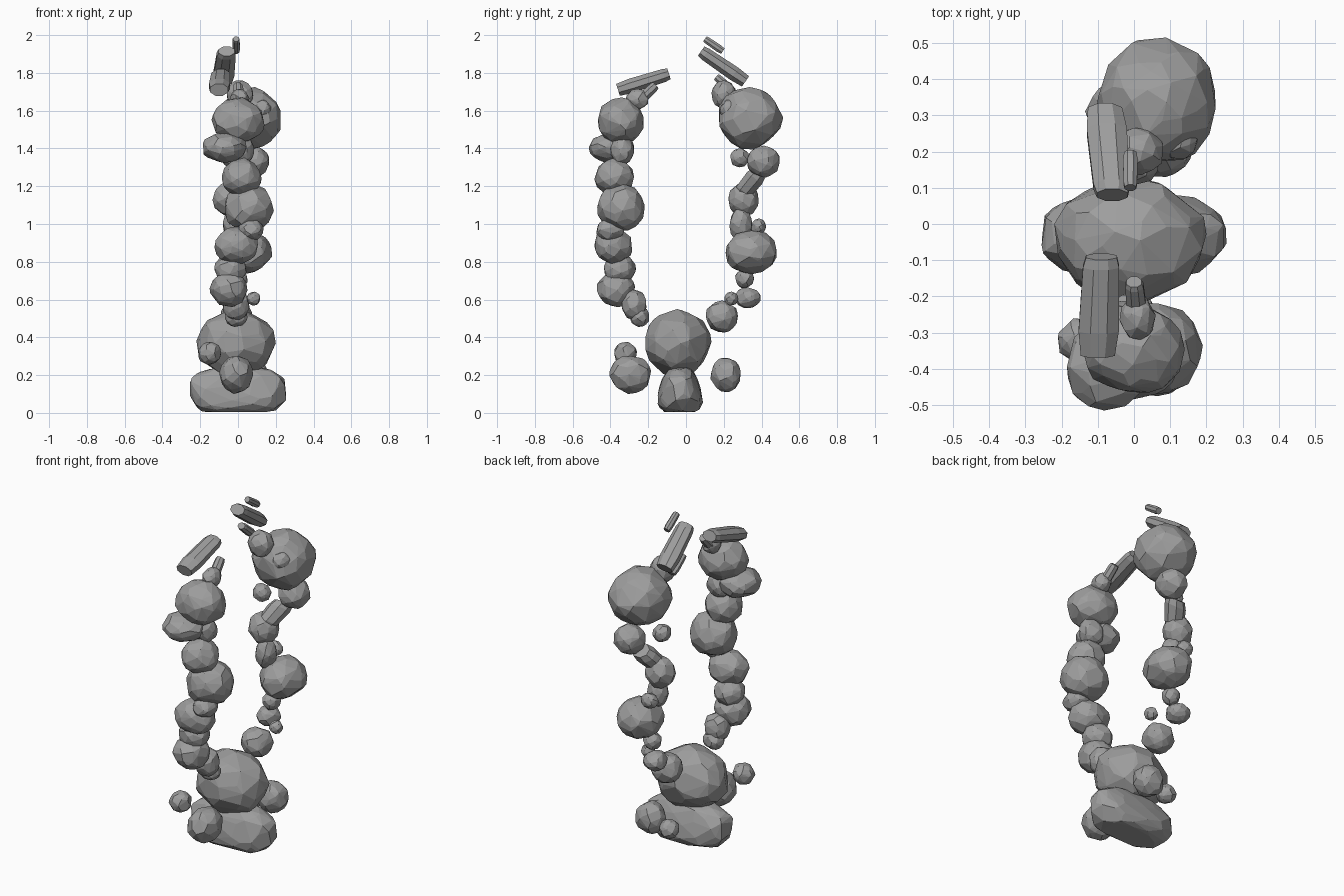
import bpy, bmesh, math, random
from mathutils import Vector

cube = bpy.data.objects.get("Cube")
if cube:
    bpy.data.objects.remove(cube)

stone = bpy.data.materials.new("grey stone")
stone.use_nodes = True
grey = (0.34, 0.34, 0.34, 1)
stone.diffuse_color = grey
stone.node_tree.nodes["Principled BSDF"].inputs["Base Color"].default_value = grey
rng = random.Random(4)


def hull_object(name, points):
    """Faceted convex solid around a cloud of points."""
    bm = bmesh.new()
    for p in points:
        bm.verts.new(p)
    out = bmesh.ops.convex_hull(bm, input=bm.verts)
    loose = {g for g in out["geom_interior"] + out["geom_unused"]
             if isinstance(g, bmesh.types.BMVert)}
    bmesh.ops.delete(bm, geom=list(loose), context='VERTS')
    bmesh.ops.dissolve_limit(bm, angle_limit=math.radians(5),
                             verts=bm.verts, edges=bm.edges)
    bmesh.ops.recalc_face_normals(bm, faces=bm.faces)
    mesh = bpy.data.meshes.new(name)
    bm.to_mesh(mesh)
    bm.free()
    mesh.materials.append(stone)
    obj = bpy.data.objects.new(name, mesh)
    bpy.context.collection.objects.link(obj)
    return obj


def rock(name, x, y, z, rx, ry=None, rz=None, shape=None):
    """Irregular pebble that fills the given half sizes exactly."""
    half = Vector((rx, ry or rx, rz or ry or rx))
    count = int(22 + 420 * max(half))
    points = []
    for i in range(count):
        h = 1 - 2 * (i + 0.5) / count
        a = i * math.pi * (3 - math.sqrt(5)) + rng.uniform(-0.3, 0.3)
        w = math.sqrt(1 - h * h)
        p = Vector((w * math.cos(a), w * math.sin(a), h)) * rng.uniform(0.94, 1.04)
        points.append(shape(p) if shape else p)
    for k in range(3):
        lo, hi = min(p[k] for p in points), max(p[k] for p in points)
        for p in points:
            p[k] = half[k] * (2 * (p[k] - lo) / (hi - lo) - 1)
    return hull_object(name, [p + Vector((x, y, z)) for p in points])


def slab(name, start, end, width, thick, taper=0.9):
    """Bevelled splinter running between two points."""
    start, end = Vector(start), Vector(end)
    axis = end - start
    side = Vector((1, 0, 0))
    up = axis.cross(side).normalized()
    points = []
    for t, s in ((0, taper * 0.85), (0.1, taper), (0.75, 1), (1, 0.85)):
        for k in range(8):
            a = math.tau * (k + 0.5) / 8
            points.append(start + axis * t + side * width * s * math.cos(a)
                          + up * thick * s * math.sin(a))
    return hull_object(name, points)


# Foot: wide boulder, flat below, narrower on top
def foot_shape(p):
    q = Vector([math.copysign(abs(c) ** 0.75, c) for c in p])
    q.y *= 1 - 0.22 * q.z
    q.z = max(q.z, -0.85)
    return q


rock("foot_boulder", 0, -0.03, 0.125, 0.255, 0.12, 0.12, foot_shape)
rock("main_boulder", -0.01, -0.04, 0.37, 0.21, 0.175, 0.18)

# Pebbles round the foot
for i, p in enumerate([
    (-0.01, -0.295, 0.2, 0.09, 0.11, 0.1),
    (-0.15, -0.32, 0.315, 0.06),
    (0.08, 0.21, 0.2, 0.085, 0.08, 0.09),
    (-0.04, 0.215, 0.165, 0.055),
]):
    rock(f"foot_pebble_{i}", *p)

# Front strand, from the bottom up
for i, p in enumerate([
    (-0.01, -0.245, 0.51, 0.06, 0.05, 0.055),
    (-0.01, -0.275, 0.57, 0.07, 0.065, 0.08),
    (-0.05, -0.37, 0.655, 0.1, 0.1, 0.095),
    (-0.04, -0.35, 0.76, 0.085, 0.085, 0.08),
    (-0.01, -0.385, 0.885, 0.115, 0.1, 0.1),
    (0.07, -0.4, 0.97, 0.065, 0.075, 0.06),
    (0.06, -0.345, 1.09, 0.13, 0.125, 0.125),
    (0.02, -0.38, 1.25, 0.105, 0.105, 0.1),
    (-0.07, -0.395, 1.405, 0.115, 0.12, 0.08),
    (0.01, -0.34, 1.39, 0.075, 0.065, 0.08),
    (0, -0.345, 1.55, 0.14, 0.12, 0.12),
    (0.01, -0.26, 1.66, 0.05, 0.06, 0.055),
]):
    rock(f"front_rock_{i}", *p)
slab("front_stub", (0, -0.16, 1.735), (0.01, -0.26, 1.64), 0.03, 0.03)
slab("front_top_splinter", (-0.09, -0.09, 1.795), (-0.1, -0.36, 1.71), 0.06, 0.042)

# Back strand, from the bottom up
for i, p in enumerate([
    (-0.01, 0.19, 0.51, 0.085),
    (0.08, 0.24, 0.605, 0.037),
    (-0.03, 0.325, 0.61, 0.065, 0.07, 0.055),
    (0, 0.31, 0.71, 0.05),
    (0.055, 0.345, 0.85, 0.125, 0.135, 0.115),
    (-0.02, 0.29, 1, 0.06, 0.06, 0.085),
    (-0.03, 0.385, 0.985, 0.05, 0.04, 0.045),
    (-0.05, 0.305, 1.13, 0.085, 0.08, 0.09),
    (0.08, 0.41, 1.33, 0.085),
    (-0.04, 0.285, 1.35, 0.05),
    (0.06, 0.345, 1.56, 0.165, 0.17, 0.165),
    (0.01, 0.2, 1.685, 0.07, 0.065, 0.075),
    (0.12, 0.24, 1.6, 0.06),
]):
    rock(f"back_rock_{i}", *p)
slab("back_link", (-0.03, 0.295, 1.16), (0.03, 0.385, 1.27), 0.065, 0.055)
slab("back_top_splinter", (-0.06, 0.08, 1.915), (-0.08, 0.315, 1.755), 0.06, 0.042)
slab("back_tip_splinter", (-0.01, 0.1, 1.98), (-0.01, 0.195, 1.915), 0.022, 0.022)
slab("back_low_splinter", (-0.09, 0.16, 1.78), (-0.08, 0.25, 1.7), 0.03, 0.025)
